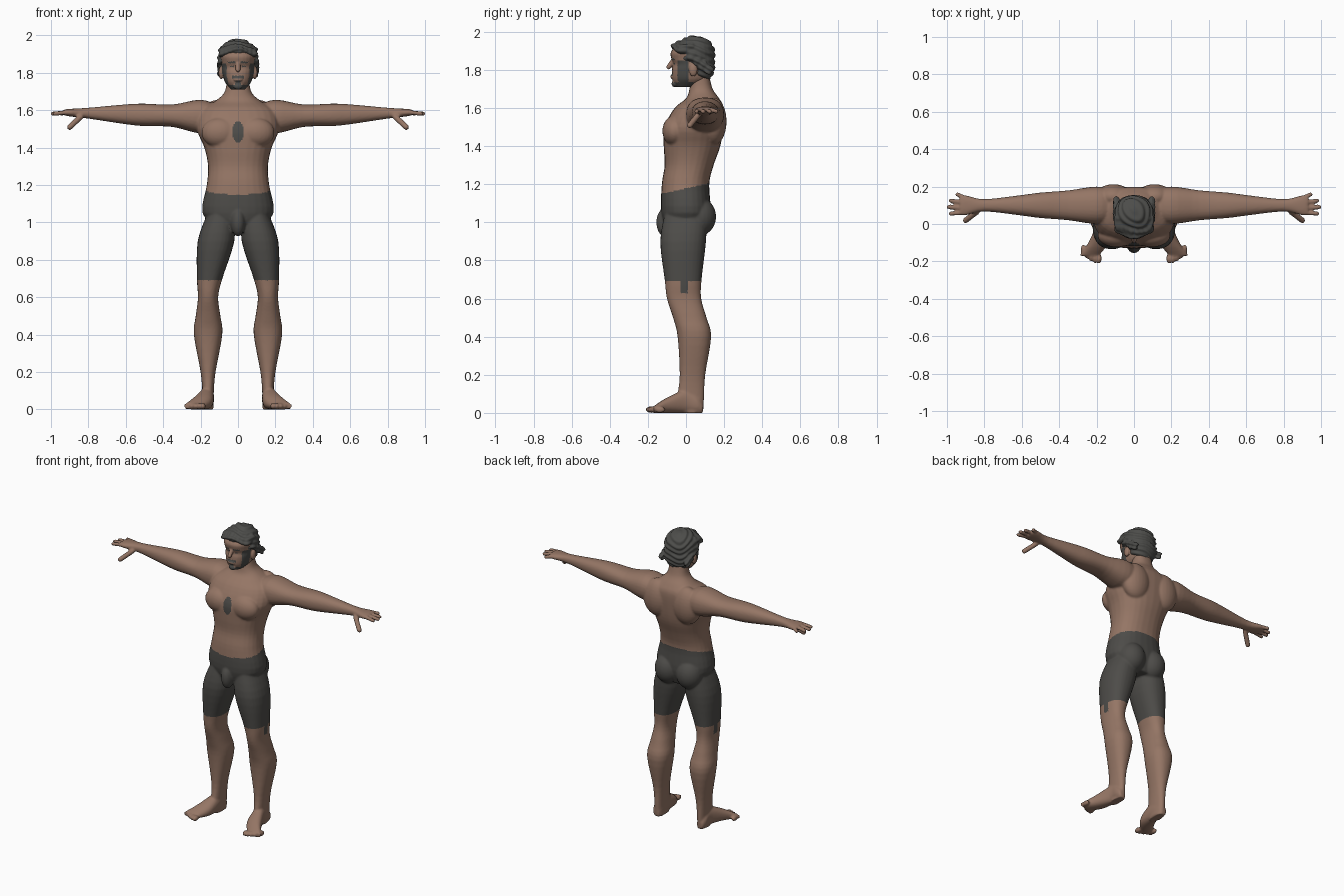
import bpy
import bmesh
from math import cos, sin, tau, copysign
from mathutils import Vector, Matrix

default_cube = bpy.data.objects.get("Cube")
if default_cube:
    bpy.data.objects.remove(default_cube, do_unlink=True)


def make_material(name, red, green, blue):
    material = bpy.data.materials.new(name)
    material.use_nodes = True
    colour = (red, green, blue, 1)
    material.diffuse_color = colour
    material.node_tree.nodes["Principled BSDF"].inputs["Base Color"].default_value = colour
    return material


skin = make_material("skin", .3, .18, .13)
dark_cloth = make_material("dark_cloth", .075, .072, .066)
dark_hair = make_material("dark_hair", .073, .073, .068)


def spline(before, start, end, after, t):
    """Smooth curve through a run of numbers."""
    slope_in, slope_out = (end - before) / 2, (after - start) / 2
    rise = end - start
    bend = 3 * rise - 2 * slope_in - slope_out
    return start + t * (slope_in + t * (bend + t * (slope_in + slope_out - 2 * rise)))


def rounded(angle_part, power=.87):
    """Slightly squared circle coordinate."""
    return copysign(abs(angle_part) ** power, angle_part)


def loft(bm, axis, rings, sides=28, steps=4):
    """Tube along an axis through rings of (position, centre, half size, centre, half size)."""
    padded = [rings[0], *rings, rings[-1]]
    smooth_rings = []
    for window in zip(padded, padded[1:], padded[2:], padded[3:]):
        for step in range(steps):
            smooth_rings.append([spline(*values, step / steps) for values in zip(*window)])
    smooth_rings.append(rings[-1])
    loops = []
    for t, centre_a, half_a, centre_b, half_b in smooth_rings:
        loop = []
        for side in range(sides):
            angle = tau * side / sides
            a = centre_a + half_a * rounded(cos(angle))
            b = centre_b + half_b * rounded(sin(angle))
            place = {"x": (t, a, b), "y": (a, t, b), "z": (a, b, t)}[axis]
            loop.append(bm.verts.new(place))
        loops.append(loop)
    for lower, upper in zip(loops, loops[1:]):
        for side in range(sides):
            bm.faces.new((lower[side - 1], lower[side], upper[side], upper[side - 1]))
    bm.faces.new(loops[0])
    bm.faces.new(loops[-1])


def column(bm, rings):
    """Upright tube on the centre line, from (height, half width, front, back)."""
    loft(bm, "z", [(z, 0, half, (front + back) / 2, (back - front) / 2)
                   for z, half, front, back in rings])


def ball(bm, centre, radii):
    matrix = Matrix.Translation(centre) @ Matrix.Diagonal((*radii, 1))
    bmesh.ops.create_uvsphere(bm, u_segments=24, v_segments=16, radius=1, matrix=matrix)


def capsule(bm, start, end, radius):
    start = Vector(start)
    direction = Vector(end) - start
    turn = direction.to_track_quat("Z", "Y").to_matrix()
    stretch = Vector((0, 0, direction.length - radius))
    created = bmesh.ops.create_uvsphere(bm, u_segments=12, v_segments=9, radius=radius)
    for vert in created["verts"]:
        offset = vert.co + stretch if vert.co.z > 0 else vert.co
        vert.co = start + turn @ offset


def mirror(bm):
    """Copy everything built so far to the other side."""
    geometry = bm.verts[:] + bm.edges[:] + bm.faces[:]
    for item in bmesh.ops.duplicate(bm, geom=geometry)["geom"]:
        if isinstance(item, bmesh.types.BMVert):
            item.co.x = -item.co.x


def fuse(name, bm, voxel, materials, colour_rule):
    """Blend overlapping shapes into one smooth surface and colour it by a rule."""
    bmesh.ops.recalc_face_normals(bm, faces=bm.faces[:])
    rough_mesh = bpy.data.meshes.new(name + "_rough")
    bm.to_mesh(rough_mesh)
    bm.free()
    part = bpy.data.objects.new(name, rough_mesh)
    bpy.context.collection.objects.link(part)
    blend = part.modifiers.new("blend", "REMESH")
    blend.mode = "VOXEL"
    blend.voxel_size = voxel
    soften = part.modifiers.new("soften", "SMOOTH")
    soften.iterations = 4
    depsgraph = bpy.context.evaluated_depsgraph_get()
    mesh = bpy.data.meshes.new_from_object(part.evaluated_get(depsgraph))
    part.modifiers.clear()
    part.data = mesh
    bpy.data.meshes.remove(rough_mesh)
    mesh.name = name
    mesh.materials.clear()
    for material in materials:
        mesh.materials.append(material)
    for polygon in mesh.polygons:
        polygon.material_index = int(colour_rule(*polygon.center))
    mesh.shade_smooth()
    return part


# Arm and palm
bm = bmesh.new()
arm = [(.1, .08, .06), (.2, .1, .09), (.35, .08, .06), (.5, .068, .06), (.6, .055, .053),
       (.8, .033, .029), (.9, .054, .02), (.93, .05, .015)]
loft(bm, "x", [(x, .1, depth, 1.56 + .03 * x, height) for x, depth, height in arm])

# Fingers and thumb
for finger in range(4):
    root = (.9, .06 + .026 * finger, 1.59)
    reach = 1.003 - .012 * (finger - 1) ** 2
    capsule(bm, root, (reach, .055 + .036 * finger, 1.58), .012)
capsule(bm, (.84, .065, 1.565), (.91, .012, 1.5), .016)

# Leg, leaning inward above the knee
leg = [(0, .03, .03, .06), (.08, .03, .025, .07), (.2, .04, .034, .067), (.4, .076, .044, .088),
       (.5, .066, .02, .088), (.6, .054, -.01, .09), (.7, .068, -.015, .097),
       (.9, .098, -.015, .12), (1.05, .07, 0, .11)]
loft(bm, "z", [(z, .16 - .17 * max(0, z - .65), width, middle, depth)
               for z, width, middle, depth in leg])

# Foot, curving outward to the toes
foot = [(.09, .02, .05), (.06, .032, .09), (0, .037, .12), (-.1, .053, .08), (-.17, .052, .035)]
loft(bm, "y", [(y, .165 + 2.6 * min(y, 0) ** 2, width, top / 2, top / 2)
               for y, width, top in foot])
for toe in range(5):
    ball(bm, (.187 + .021 * toe, -.185 + .003 * toe ** 2, .017), (.014, .028, .017))

# Buttock, chest muscle, shoulder blade
ball(bm, (.08, .07, 1.03), (.087, .088, .1))
ball(bm, (.095, -.06, 1.48), (.1, .064, .08))
ball(bm, (.11, .145, 1.53), (.1, .068, .125))
mirror(bm)

# Torso, neck and pouch
column(bm, [(.95, .1, -.1, .1), (1.05, .19, -.13, .13), (1.2, .167, -.127, .122),
            (1.3, .16, -.112, .145), (1.4, .18, -.117, .18), (1.5, .22, -.114, .195),
            (1.6, .2, -.06, .198), (1.65, .12, 0, .175), (1.7, .07, .018, .14),
            (1.78, .06, .03, .12)])
ball(bm, (0, -.11, 1), (.038, .046, .075))


def body_colour(x, y, z):
    shorts = .69 < z < 1.178 + .22 * y
    drip = abs(x) > .19 and abs(y + .01) < .018 and .63 < z < .7
    chest_patch = y < 0 and (x / .03) ** 2 + ((z - 1.484) / .057) ** 2 < 1
    return shorts or drip or chest_patch


fuse("body", bm, .0065, (skin, dark_cloth), body_colour)

# Head with ears, nose, mouth and chin
bm = bmesh.new()
ball(bm, (.09, .038, 1.8), (.014, .022, .034))
mirror(bm)
column(bm, [(1.71, .035, -.05, .04), (1.75, .07, -.072, .12), (1.8, .083, -.073, .135),
            (1.83, .087, -.066, .14), (1.86, .091, -.077, .145), (1.9, .092, -.076, .143),
            (1.96, .045, -.01, .085)])
capsule(bm, (0, -.07, 1.845), (0, -.098, 1.805), .013)
ball(bm, (0, -.07, 1.765), (.026, .012, .012))
ball(bm, (0, -.06, 1.728), (.026, .016, .018))


def head_colour(x, y, z):
    out = abs(x)
    front = y < -.03
    jaw = z < 1.736 and y < .05
    sideburn = z < 1.85 and out > .05 and abs(y + .015) < .03
    moustache = front and out < .032 and abs(z - 1.776) < .008
    chin_tuft = front and out < .016 and z < 1.758
    brow = front and abs(out - .035) < .02 and abs(z - 1.856) < .004
    eye = front and abs(out - .032) < .01 and abs(z - 1.832) < .004
    return jaw or sideburn or moustache or chin_tuft or brow or eye


fuse("head", bm, .004, (skin, dark_hair), head_colour)

# Hair: swept locks over a cap and nape, then waves along the surface
bm = bmesh.new()
for lock in range(4):
    x = .012 + .023 * lock
    front = Vector((x, .01 * lock - .055, 1.922 - .006 * lock))
    capsule(bm, front, front + Vector((0, .075, .028)), .024)
    ball(bm, (.095, .03 + .03 * lock, 1.87 - .022 * lock), (.016, .026, .026))
mirror(bm)
ball(bm, (0, .047, 1.884), (.106, .106, .097))
ball(bm, (0, .087, 1.825), (.097, .065, .088))
hair = fuse("hair", bm, .005, (dark_hair,), lambda x, y, z: False)
normals = [vert.normal.copy() for vert in hair.data.vertices]
for vert, normal in zip(hair.data.vertices, normals):
    x, y, z = vert.co
    swirl = 2 * sin(35 * x + 25 * y)
    vert.co += normal * .0035 * sin(190 * z + 70 * y + swirl)
